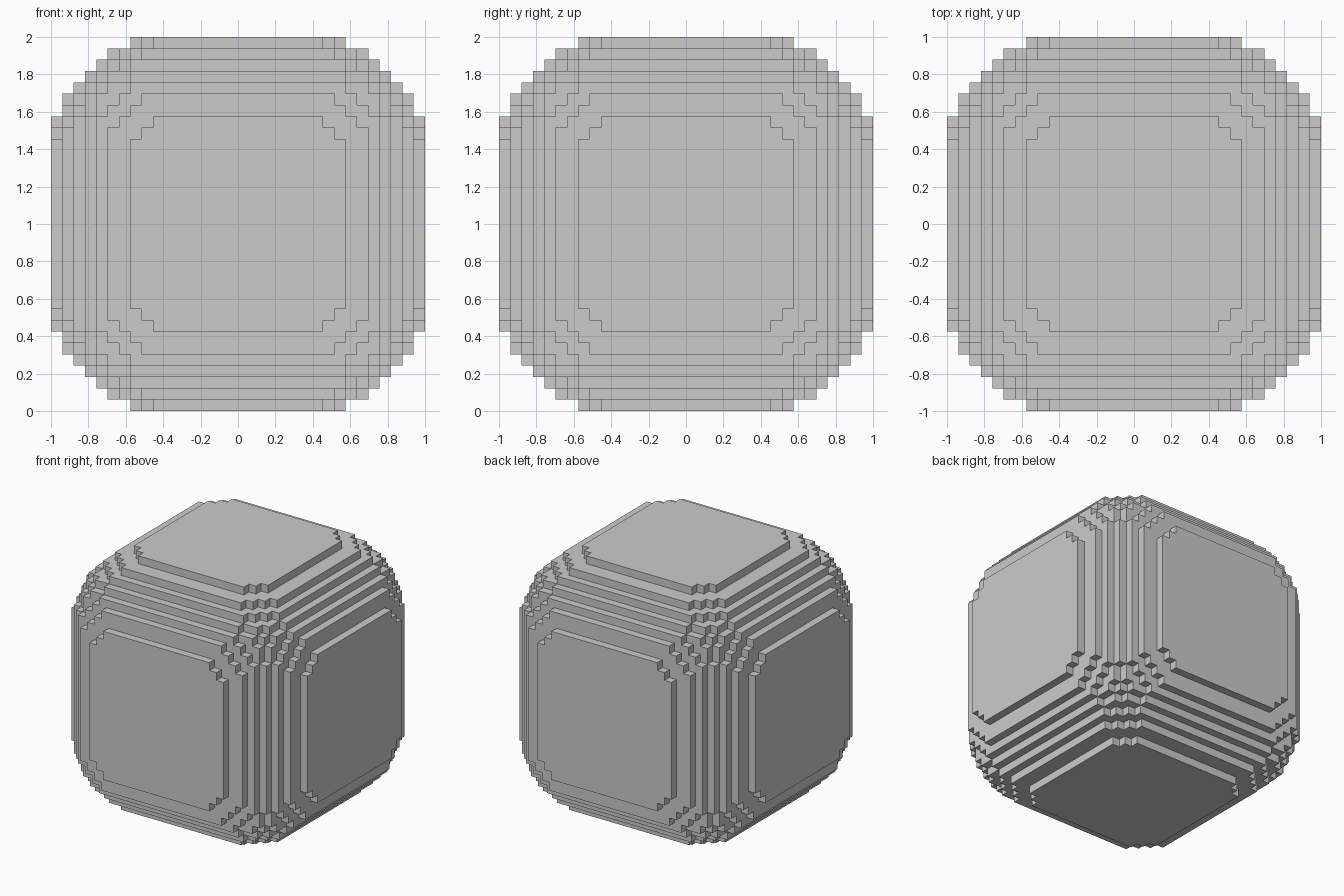
import bpy, bmesh
from mathutils import Vector

if "Cube" in bpy.data.objects:
    bpy.data.objects.remove(bpy.data.objects["Cube"])

N = 16                      # cells each side of the centre cell
S = 2 / (2 * N + 1)         # cell size
CORE, R2 = 6.4, 99.5        # rounded-cube core half size and squared corner radius


def inside(c):
    """True if the cell lies in the rounded cube."""
    return (max(abs(v) for v in c) <= N and
            sum(max(abs(v) - CORE, 0) ** 2 for v in c) <= R2)


# Blocky rounded cube: one quad for every exposed cell side
bm = bmesh.new()
verts = {}


def corner(p):
    key = tuple(round(2 * v) for v in p)
    if key not in verts:
        verts[key] = bm.verts.new((p[0] * S, p[1] * S, p[2] * S + 1))
    return verts[key]


span = range(-N, N + 1)
for x in span:
    for y in span:
        for z in span:
            if not inside((x, y, z)):
                continue
            for axis in range(3):
                for sign in (-1, 1):
                    n = Vector((0, 0, 0))
                    n[axis] = sign
                    c = Vector((x, y, z))
                    if inside(c + n):
                        continue
                    u = Vector((0, 0, 0))
                    u[(axis + 1) % 3] = 0.5
                    w = n.cross(u)
                    m = c + n * 0.5
                    bm.faces.new([corner(m + d) for d in
                                  (-u - w, u - w, u + w, -u + w)])

mesh = bpy.data.meshes.new("blocky_rounded_cube")
bm.to_mesh(mesh)
bm.free()
bpy.context.collection.objects.link(
    bpy.data.objects.new("blocky_rounded_cube", mesh))
